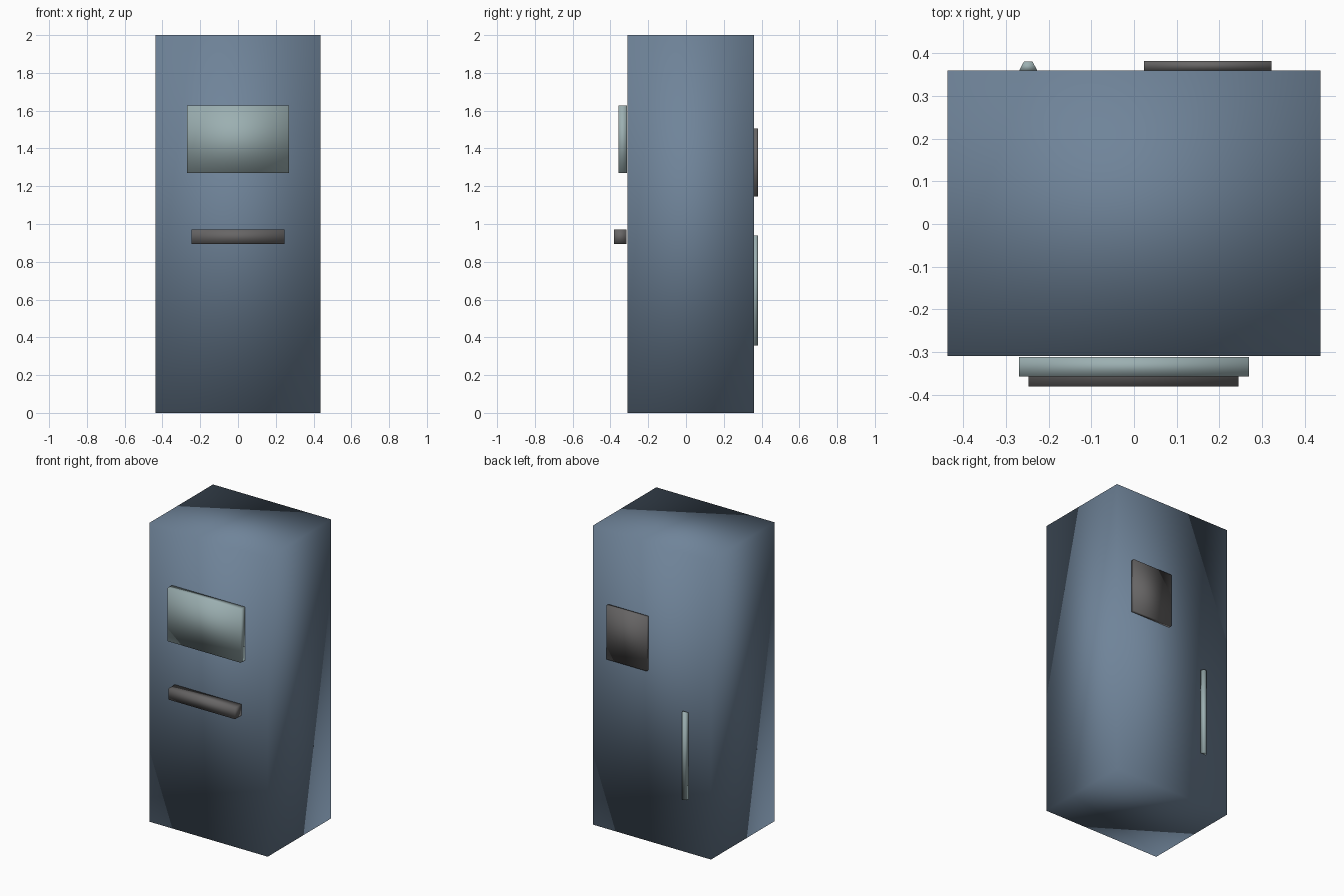
import bpy
import bmesh

cube = bpy.data.objects.get("Cube")
if cube:
    bpy.data.objects.remove(cube, do_unlink=True)


def make_material(name, rgb):
    mat = bpy.data.materials.new(name)
    mat.use_nodes = True
    colour = (*rgb, 1.0)
    mat.diffuse_color = colour
    bsdf = next(n for n in mat.node_tree.nodes if n.type == "BSDF_PRINCIPLED")
    bsdf.inputs["Base Color"].default_value = colour
    return mat


slate_blue = make_material("slate blue", (0.16, 0.23, 0.32))
pale_grey = make_material("pale grey green", (0.33, 0.43, 0.44))
dark_grey = make_material("dark grey", (0.135, 0.13, 0.13))


def box(name, xs, ys, zs, mat, taper=1.0):
    """Smooth-shaded box between limits; taper narrows its rear side in x."""
    bm = bmesh.new()
    bmesh.ops.create_cube(bm, size=1.0)
    for v in bm.verts:
        scale = taper if v.co.y > 0 else 1.0
        v.co.x *= scale
        for axis, (low, high) in enumerate((xs, ys, zs)):
            v.co[axis] = low + (v.co[axis] + 0.5) * (high - low)
    for face in bm.faces:
        face.smooth = True
    mesh = bpy.data.meshes.new(name)
    bm.to_mesh(mesh)
    bm.free()
    mesh.materials.append(mat)
    obj = bpy.data.objects.new(name, mesh)
    bpy.context.collection.objects.link(obj)
    return obj


# Main cabinet
box("cabinet_body", (-0.437, 0.437), (-0.31, 0.36), (0, 2), slate_blue)

# Front panel and the bar below it
box("front_panel", (-0.27, 0.27), (-0.357, -0.312), (1.27, 1.627), pale_grey)
box("front_bar", (-0.247, 0.245), (-0.381, -0.314), (0.895, 0.97), dark_grey)

# Rear plate and the tapered upright handle
box("rear_plate", (0.024, 0.322), (0.36, 0.382), (1.145, 1.505), dark_grey)
box("rear_handle", (-0.269, -0.227), (0.36, 0.381), (0.357, 0.938),
    pale_grey, taper=0.48)
